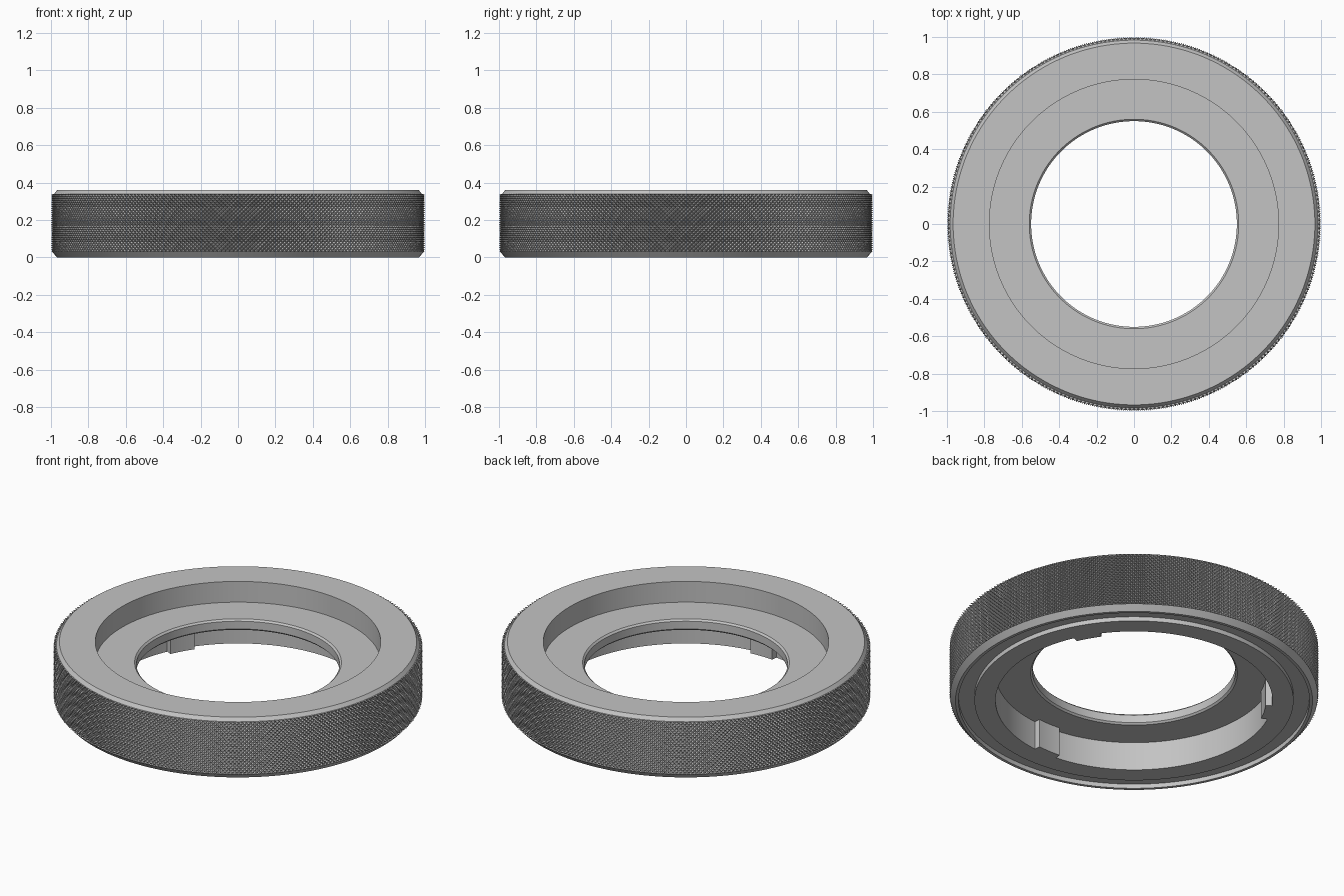
import bpy
import bmesh
from math import cos, sin, pi, radians

if "Cube" in bpy.data.objects:
    bpy.data.objects.remove(bpy.data.objects["Cube"])

# One plain metal colour
metal = bpy.data.materials.new("plain_grey_metal")
metal.use_nodes = True
grey = (0.55, 0.55, 0.55, 1)
metal.diffuse_color = grey
metal.node_tree.nodes["Principled BSDF"].inputs["Base Color"].default_value = grey

HEIGHT, BORE, CEILING = 0.36, 0.75, 0.17
VALLEY, PEAK = 0.983, 1.0
GRIP_LOW, GRIP_HIGH = 0.032, 0.34


def polar(r, a, z):
    return (r * cos(a), r * sin(a), z)


def finish(name, bm, smooth=False):
    bmesh.ops.recalc_face_normals(bm, faces=bm.faces)
    mesh = bpy.data.meshes.new(name)
    bm.to_mesh(mesh)
    bm.free()
    mesh.materials.append(metal)
    obj = bpy.data.objects.new(name, mesh)
    bpy.context.collection.objects.link(obj)
    if smooth:
        bpy.ops.object.select_all(action='DESELECT')
        obj.select_set(True)
        bpy.context.view_layer.objects.active = obj
        bpy.ops.object.shade_smooth_by_angle(angle=radians(25))
    return obj


def lathe(name, profile, steps):
    bm = bmesh.new()
    rings = [[bm.verts.new(polar(r, 2 * pi * i / steps, z)) for i in range(steps)]
             for r, z in profile]
    for a, b in zip(rings, rings[1:]):
        for i in range(steps):
            k = (i + 1) % steps
            bm.faces.new((a[i], a[k], b[k], b[i]))
    return finish(name, bm, smooth=True)


# Ring body: top face, upper recess, hole, lower bore, bottom groove, chamfers
lathe("ring_body", [
    (VALLEY, GRIP_HIGH), (0.967, HEIGHT), (0.773, HEIGHT), (0.773, 0.236),
    (0.56, 0.236), (0.55, 0.226), (0.55, 0.18), (0.56, CEILING),
    (BORE, CEILING), (BORE, 0), (0.864, 0), (0.864, 0.026),
    (0.95, 0.026), (0.95, 0), (0.967, 0), (VALLEY + 0.012, GRIP_LOW),
], 192)

# Diamond knurled grip: alternating peaks and valleys, split along the grooves
columns, rows = 560, 28
bm = bmesh.new()
grid = []
for j in range(rows + 1):
    z = GRIP_LOW + (GRIP_HIGH - GRIP_LOW) * j / rows
    grid.append([bm.verts.new(polar(PEAK if (i + j) % 2 else VALLEY,
                                    2 * pi * i / columns, z))
                 for i in range(columns)])
for j in range(rows):
    for i in range(columns):
        k = (i + 1) % columns
        a, b, c, d = grid[j][i], grid[j][k], grid[j + 1][k], grid[j + 1][i]
        if (i + j) % 2:
            bm.faces.new((a, b, d))
            bm.faces.new((b, c, d))
        else:
            bm.faces.new((a, b, c))
            bm.faces.new((a, c, d))
# Flat end rims closing the grip against the body
for ring, z in ((grid[0], GRIP_LOW), (grid[-1], GRIP_HIGH)):
    inner = [bm.verts.new(polar(VALLEY - 0.002, 2 * pi * i / columns, z))
             for i in range(columns)]
    for i in range(columns):
        k = (i + 1) % columns
        bm.faces.new((ring[i], ring[k], inner[k], inner[i]))
finish("knurled_grip", bm)

# Three locking lugs on the lower bore wall
half = 0.1
for n in range(3):
    mid = radians(30 + 120 * n)
    bm = bmesh.new()
    layers = []
    for z in (0, CEILING):
        angles = [mid + half * (t / 4 - 1) for t in range(9)]
        layers.append([bm.verts.new(polar(0.715, a, z)) for a in angles] +
                      [bm.verts.new(polar(BORE + 0.003, a, z)) for a in reversed(angles)])
    low, high = layers
    bm.faces.new(low)
    bm.faces.new(high)
    for i in range(len(low)):
        k = (i + 1) % len(low)
        bm.faces.new((low[i], low[k], high[k], high[i]))
    finish(f"locking_lug_{n + 1}", bm, smooth=True)
